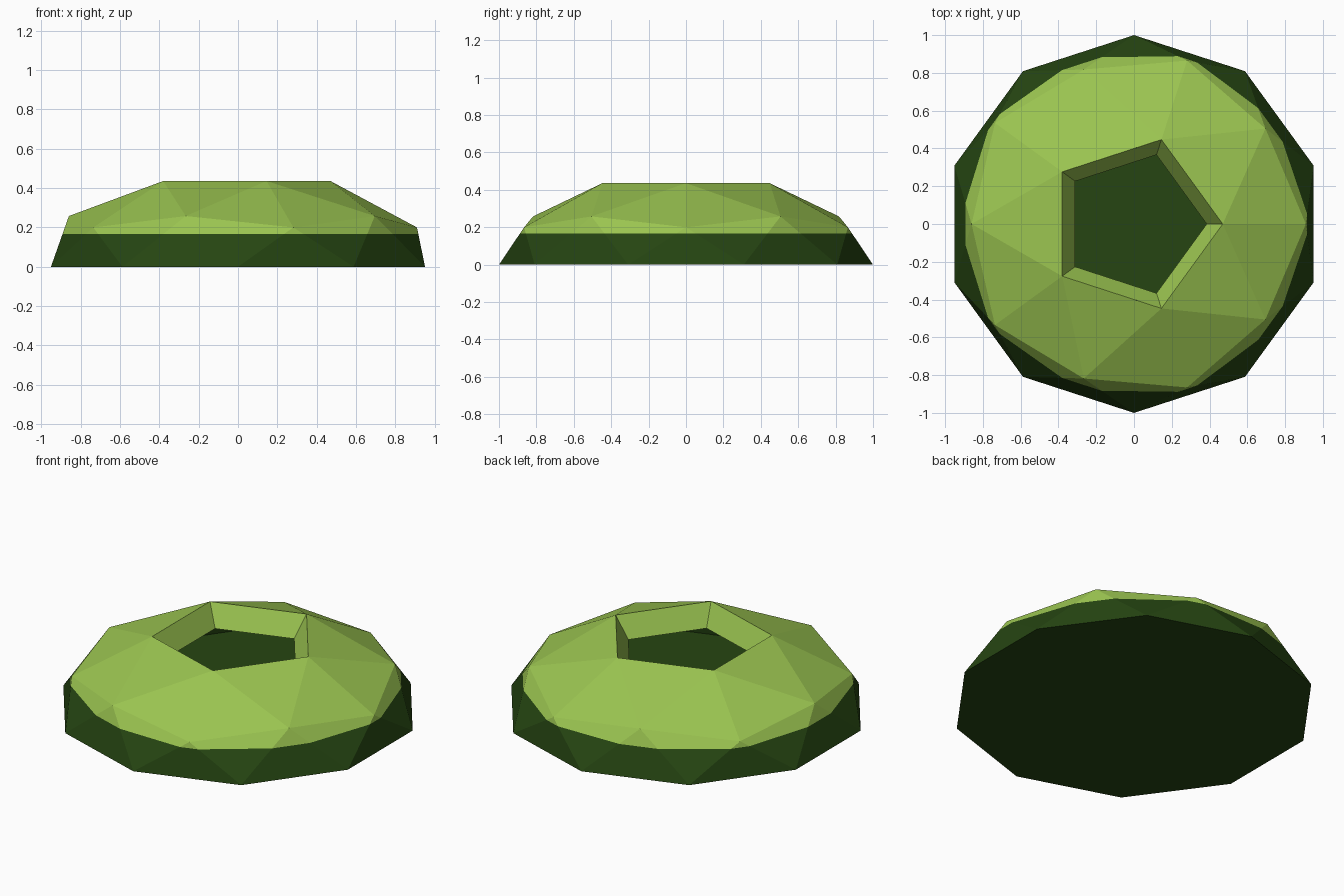
import bpy, bmesh, math

if "Cube" in bpy.data.objects:
    bpy.data.objects.remove(bpy.data.objects["Cube"])


def material(name, rgb):
    m = bpy.data.materials.new(name)
    m.diffuse_color = (*rgb, 1)
    m.use_nodes = True
    m.node_tree.nodes["Principled BSDF"].inputs["Base Color"].default_value = m.diffuse_color
    return m


LIGHT = material("light green", (0.33, 0.56, 0.082))
DARK = material("dark green", (0.019, 0.06, 0.006))


def finish(bm, name, mats):
    me = bpy.data.meshes.new(name)
    bm.to_mesh(me)
    bm.free()
    for m in mats:
        me.materials.append(m)
    ob = bpy.data.objects.new(name, me)
    bpy.context.collection.objects.link(ob)
    return ob


def ring(bm, n, radius, z, start=0.0):
    return [bm.verts.new((radius * math.cos(start + i * math.tau / n),
                          radius * math.sin(start + i * math.tau / n), z))
            for i in range(n)]


# Outer shell: flattened upper half of an icosphere, open at the top
bm = bmesh.new()
bmesh.ops.create_icosphere(bm, subdivisions=2, radius=1)
bmesh.ops.delete(bm, geom=[v for v in bm.verts if v.co.z < -0.1 or v.co.z > 0.95],
                 context='VERTS')
# (original height, new radius, new height) of each vertex level
LEVELS = [(0.0, 1.0, 0.0), (0.447, 0.91, 0.2), (0.526, 0.86, 0.258), (0.851, 0.47, 0.436)]
for v in bm.verts:
    _, r, z = min(LEVELS, key=lambda lv: abs(lv[0] - v.co.z))
    k = r / math.hypot(v.co.x, v.co.y)
    v.co = (v.co.x * k, v.co.y * k, z)
# Dark band below a level cut
bmesh.ops.bisect_plane(bm, geom=bm.verts[:] + bm.edges[:] + bm.faces[:],
                       plane_co=(0, 0, 0.166), plane_no=(0, 0, 1))
for f in bm.faces:
    f.material_index = 1 if f.calc_center_median().z < 0.166 else 0
finish(bm, "outer_shell", [LIGHT, DARK])

# Sloping five-sided lip going down into the opening
bm = bmesh.new()
top, low = ring(bm, 5, 0.47, 0.436), ring(bm, 5, 0.385, 0.31)
for i in range(5):
    j = (i + 1) % 5
    bm.faces.new((top[j], top[i], low[i], low[j]))
finish(bm, "opening_lip", [LIGHT])

# Ten-sided floor closing the base
bm = bmesh.new()
bm.faces.new(reversed(ring(bm, 10, 1.0, 0.0, math.pi / 10)))
finish(bm, "base_floor", [DARK])
